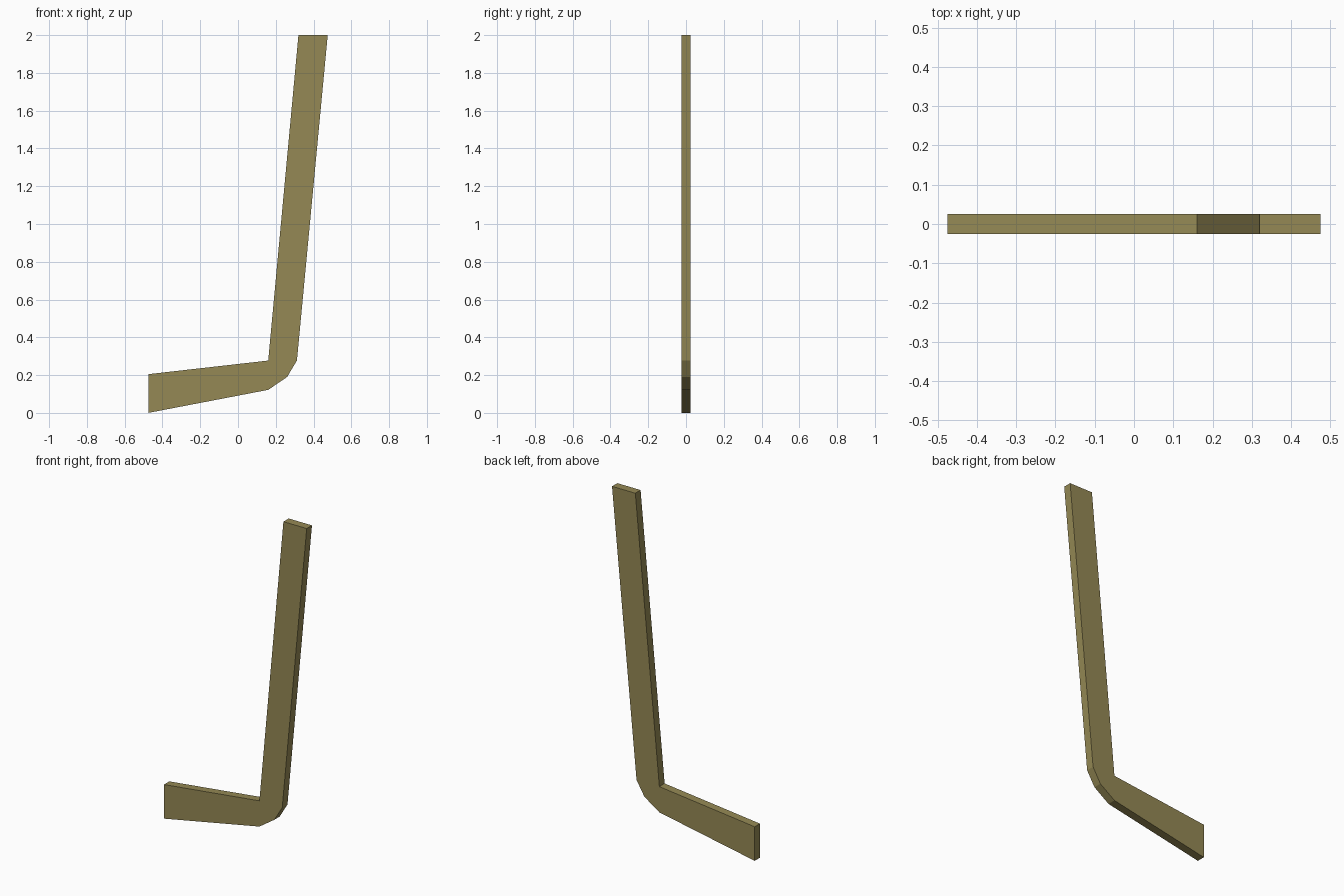
import bpy
import bmesh

if "Cube" in bpy.data.objects:
    bpy.data.objects.remove(bpy.data.objects["Cube"])

THICKNESS = 0.05

# Stick outline in the front plane (x, z), counter-clockwise
OUTLINE = [
    (-0.475, 0.0), (0.16, 0.122), (0.26, 0.19), (0.312, 0.277),  # underside and heel
    (0.475, 2.0), (0.32, 2.0),                                   # shaft top
    (0.16, 0.277), (-0.475, 0.205),                              # inner corner and blade tip
]


def extrude_profile(name, points, depth):
    bm = bmesh.new()
    face = bm.faces.new([bm.verts.new((x, -depth / 2, z)) for x, z in points])
    result = bmesh.ops.extrude_face_region(bm, geom=[face], use_keep_orig=True)
    moved = [g for g in result["geom"] if isinstance(g, bmesh.types.BMVert)]
    bmesh.ops.translate(bm, verts=moved, vec=(0, depth, 0))
    bmesh.ops.recalc_face_normals(bm, faces=bm.faces)
    mesh = bpy.data.meshes.new(name)
    bm.to_mesh(mesh)
    bm.free()
    obj = bpy.data.objects.new(name, mesh)
    bpy.context.collection.objects.link(obj)
    return obj


# Flat-shaded wooden stick with shaft and blade in one piece
stick = extrude_profile("hockey_stick", OUTLINE, THICKNESS)
wood = bpy.data.materials.new("olive_wood")
wood.diffuse_color = (0.30, 0.25, 0.09, 1.0)
wood.use_nodes = True
wood.node_tree.nodes["Principled BSDF"].inputs["Base Color"].default_value = wood.diffuse_color
stick.data.materials.append(wood)
